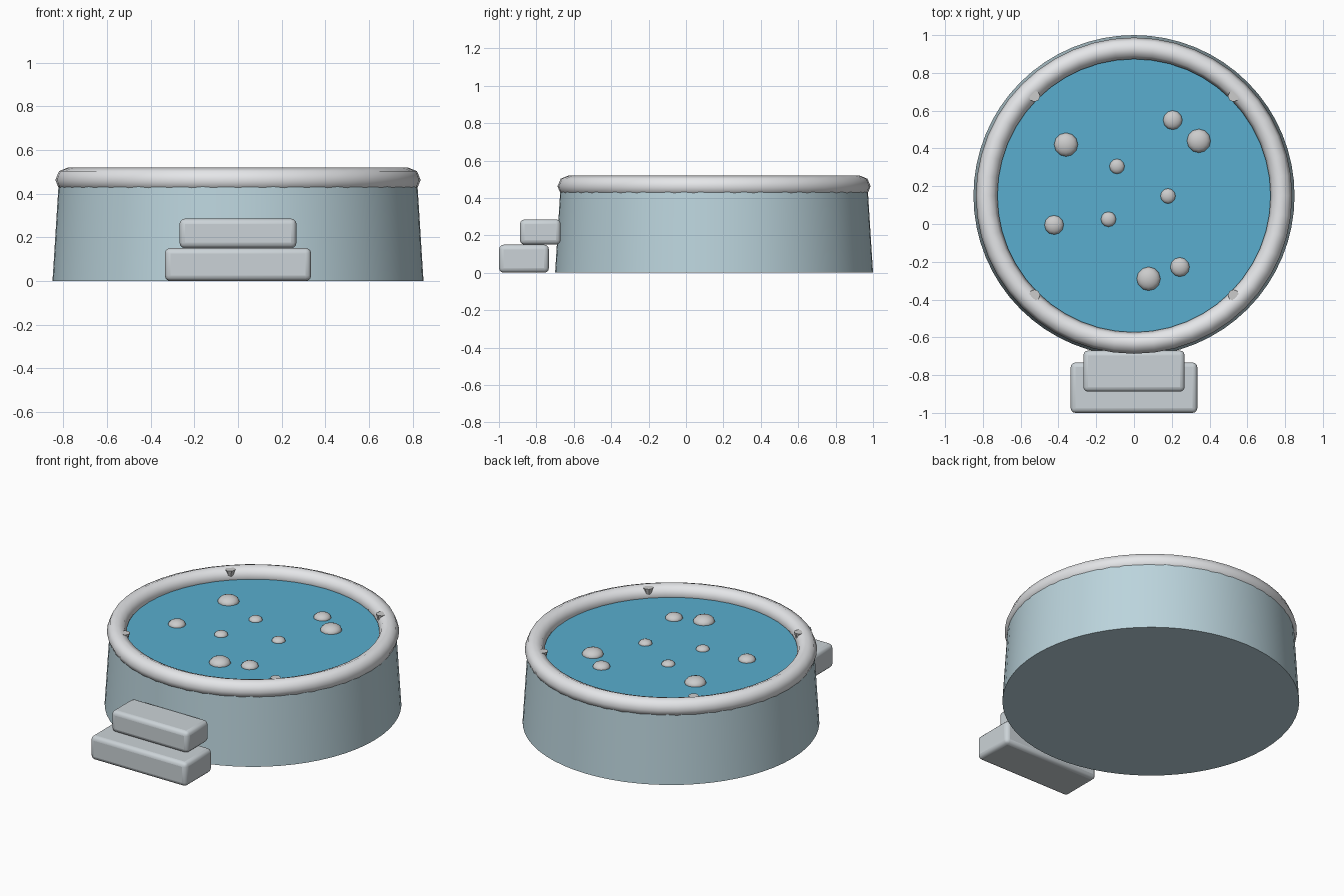
import bpy, math

if "Cube" in bpy.data.objects:
    bpy.data.objects.remove(bpy.data.objects["Cube"])

CY = 0.15        # tub centre in y
WATER_Z = 0.45


def material(name, rgb):
    m = bpy.data.materials.new(name)
    m.diffuse_color = (*rgb, 1)
    m.use_nodes = True
    m.node_tree.nodes["Principled BSDF"].inputs["Base Color"].default_value = m.diffuse_color
    return m


SHELL = material("shell_blue", (0.50, 0.66, 0.72))
WATER = material("water_blue", (0.10, 0.42, 0.62))
STEP = material("step_grey", (0.60, 0.65, 0.68))
RIM = material("rim_white", (0.78, 0.79, 0.81))


def finish(name, mat=None, angle=40):
    ob = bpy.context.object
    ob.name = name
    if mat:
        ob.data.materials.append(mat)
    bpy.ops.object.shade_smooth_by_angle(angle=math.radians(angle))
    return ob


def step(name, x, y0, y1, z0, z1):
    bpy.ops.mesh.primitive_cube_add(size=1, location=(0, (y0 + y1) / 2, (z0 + z1) / 2))
    ob = bpy.context.object
    ob.scale = (2 * x, y1 - y0, z1 - z0)
    bpy.ops.object.transform_apply(location=False, rotation=False, scale=True)
    bev = ob.modifiers.new("round_edges", 'BEVEL')
    bev.width = 0.025
    bev.segments = 3
    finish(name, STEP)


# Tapered tub wall with closed floor
bpy.ops.mesh.primitive_cone_add(vertices=64, radius1=0.85, radius2=0.822,
                                depth=0.445, location=(0, CY, 0.2225))
finish("tub_wall", SHELL)

# Padded rim, eight-sided section
bpy.ops.mesh.primitive_torus_add(major_segments=48, minor_segments=8,
                                 major_radius=0.78, minor_radius=0.057,
                                 location=(0, CY, 0.462))
finish("rim", RIM, 60)

# Water surface
bpy.ops.mesh.primitive_cylinder_add(vertices=64, radius=0.76, depth=0.02,
                                    location=(0, CY, WATER_Z - 0.01))
finish("water", WATER)

# Bubbles: x, y, radius
bubbles = [(-0.36, 0.42, 0.063), (-0.09, 0.305, 0.04), (0.205, 0.55, 0.051),
           (0.343, 0.44, 0.063), (0.18, 0.148, 0.04), (-0.135, 0.025, 0.04),
           (-0.423, -0.005, 0.051), (0.077, -0.29, 0.063), (0.243, -0.228, 0.051)]
for i, (x, y, r) in enumerate(bubbles):
    bpy.ops.mesh.primitive_uv_sphere_add(segments=12, ring_count=8, radius=r,
                                         location=(x, y, WATER_Z))
    bpy.context.object.scale.z = 0.6
    finish(f"bubble_{i + 1}", None, 60)

# Small jets set in the inner side of the rim
for i in range(4):
    a = math.radians(45 + 90 * i)
    bpy.ops.mesh.primitive_cone_add(vertices=8, radius1=0.018, radius2=0.03, depth=0.045,
                                    location=(0.745 * math.cos(a), CY + 0.745 * math.sin(a), 0.489))
    finish(f"jet_{i + 1}", None, 30)

# Entry steps
step("lower_step", 0.335, -1.0, -0.733, 0.0, 0.15)
step("upper_step", 0.268, -0.888, -0.67, 0.15, 0.285)
